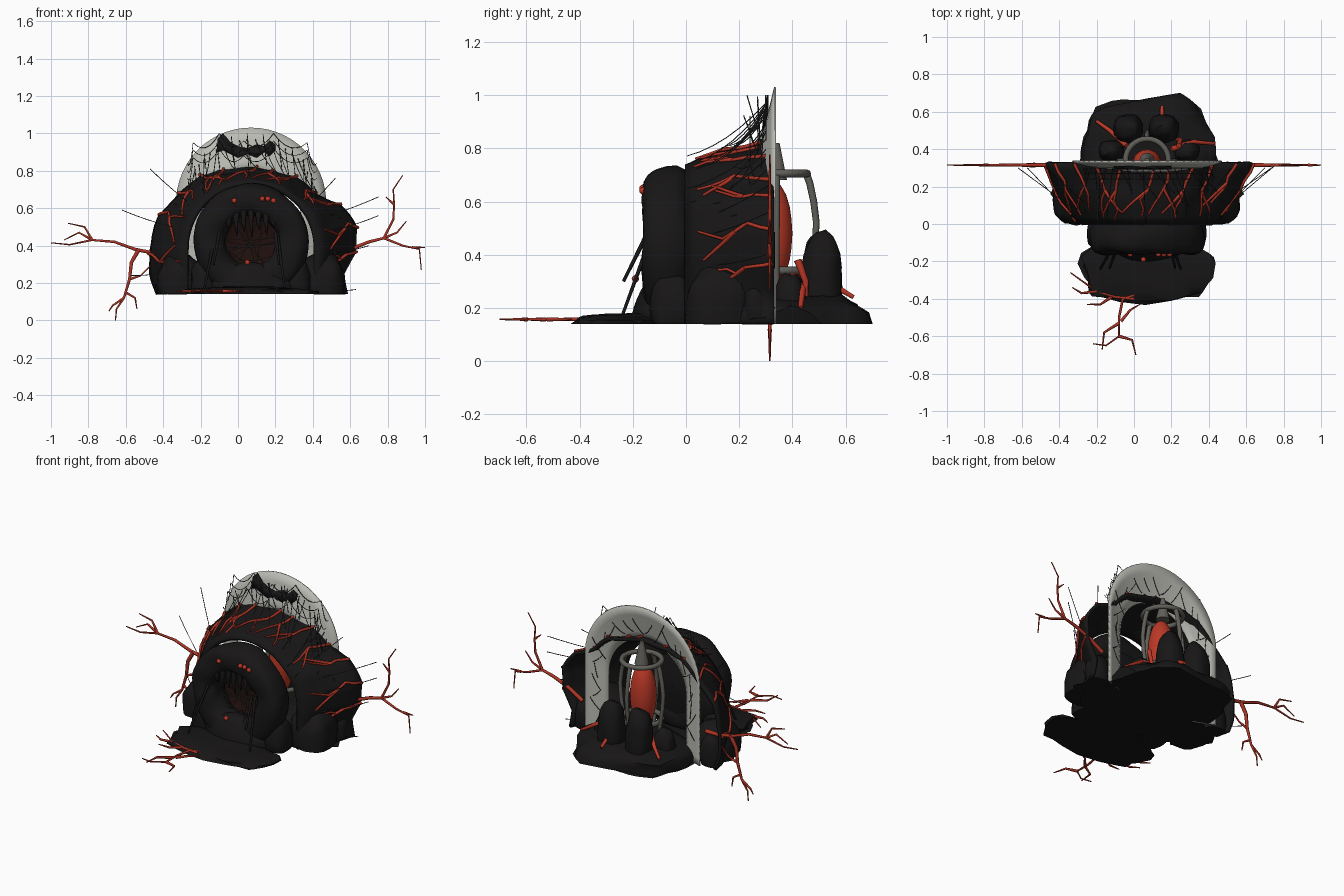
import bpy, bmesh, math, random
from mathutils import Vector, noise

if "Cube" in bpy.data.objects:
    bpy.data.objects.remove(bpy.data.objects["Cube"])
random.seed(4)
CX, FLOOR = 0.07, 0.14

def mat(name, r, g, b):
    m = bpy.data.materials.new(name)
    m.diffuse_color = (r, g, b, 1)
    m.use_nodes = True
    m.node_tree.nodes["Principled BSDF"].inputs["Base Color"].default_value = m.diffuse_color
    return m
ROCK = mat("rock", .009, .008, .008)
RED = mat("red", .5, .04, .02)
VEIN = mat("vein_red", .42, .035, .018)
DARKRED = mat("dark_red", .015, .005, .004)
BONE = mat("pale_membrane", .5, .5, .46)
CAGE = mat("grey_bone", .12, .115, .1)
WEB = mat("thread", .04, .04, .04)

def add(name, bm, m, thick=0):
    bmesh.ops.recalc_face_normals(bm, faces=bm.faces)
    me = bpy.data.meshes.new(name)
    bm.to_mesh(me); bm.free()
    me.materials.append(m)
    ob = bpy.data.objects.new(name, me)
    bpy.context.collection.objects.link(ob)
    bpy.ops.object.select_all(action='DESELECT')
    ob.select_set(True)
    bpy.context.view_layer.objects.active = ob
    bpy.ops.object.shade_smooth_by_angle(angle=math.radians(45))
    if thick:
        s = ob.modifiers.new("thickness", 'SOLIDIFY')
        s.thickness, s.offset = thick, 0
    return ob

def loft(name, rows, m, thick=0, closed=False):
    bm = bmesh.new()
    g = [[bm.verts.new(p) for p in r] for r in rows]
    n = len(g[0])
    for a, b in zip(g, g[1:]):
        for i in range(n if closed else n - 1):
            bm.faces.new((a[i], a[(i + 1) % n], b[(i + 1) % n], b[i]))
    bmesh.ops.remove_doubles(bm, verts=bm.verts, dist=1e-5)
    return add(name, bm, m, thick)

def spow(c, p): return math.copysign(abs(c) ** p, c)

def blob(name, loc, size, m=ROCK, rough=.12, floor=FLOOR, sub=3, power=1):
    # noisy ellipsoid cut flat at the floor; power below 1 makes it boxier
    bm = bmesh.new()
    bmesh.ops.create_icosphere(bm, subdivisions=sub, radius=1)
    for v in bm.verts:
        k = 1 + rough * noise.noise(v.co * 1.9 + Vector(loc) * 9)
        v.co = Vector([loc[i] + spow(v.co[i], power) * size[i] * k for i in range(3)])
        v.co.z = max(v.co.z, floor)
    return add(name, bm, m)

def tubes(name, paths, r0, r1, m, sides=1, cyclic=False):
    cu = bpy.data.curves.new(name, 'CURVE')
    cu.dimensions = '3D'
    cu.bevel_depth, cu.bevel_resolution, cu.use_fill_caps = 1, sides, True
    for p in paths:
        s = cu.splines.new('POLY')
        s.points.add(len(p) - 1)
        s.use_cyclic_u = cyclic
        for i, c in enumerate(p):
            s.points[i].co = (*c, 1)
            s.points[i].radius = r0 + (r1 - r0) * i / max(1, len(p) - 1)
    cu.materials.append(m)
    ob = bpy.data.objects.new(name, cu)
    bpy.context.collection.objects.link(ob)
    bpy.ops.object.select_all(action='DESELECT')
    ob.select_set(True)
    bpy.context.view_layer.objects.active = ob
    bpy.ops.object.convert(target='MESH')

def arch(t, hw, top, y=0):
    # point on a straight-legged round arch, t from left foot to right foot
    leg, arc = top - hw - FLOOR, math.pi * hw
    d = t * (2 * leg + arc)
    if d < leg: return Vector((CX - hw, y, FLOOR + d))
    if d > leg + arc: return Vector((CX + hw, y, top - hw - (d - leg - arc)))
    a = math.pi - (d - leg) / hw
    return Vector((CX + hw * math.cos(a), y, top - hw + hw * math.sin(a)))

def sag(a, b, drop, n=6):
    a, b = Vector(a), Vector(b)
    return [a.lerp(b, i / n) - Vector((0, 0, drop * 4 * (i / n) * (1 - i / n))) for i in range(n + 1)]

# flared rock wall, from round front edge to lumpy rear outline
REAR = [(-.43, .14), (-.46, .25), (-.48, .36), (-.42, .55), (-.31, .68), (-.2, .78), (-.1, .81), (.1, .82),
        (.2, .8), (.31, .76), (.41, .68), (.55, .62), (.63, .5), (.62, .36), (.56, .25), (.58, .14)]
def wall(t, u, off=0):
    f = min(max(t, 0), .9999) * (len(REAR) - 1)
    i = int(f)
    b = Vector(REAR[i]).lerp(Vector(REAR[i + 1]), f - i)
    front = arch(t, .34, .73)
    p = Vector((front.x, front.z)).lerp(b, u ** .7)
    d = (p - Vector((CX, .4))).normalized()
    k = off + .018 * noise.noise(Vector((p.x * 7, u * 3, p.y * 7))) * min(1, u * 4)
    return Vector((p.x + d.x * k, .33 * u - off * .5, max(p.y + d.y * k, FLOOR)))
loft("rock_wall", [[wall(i / 60, j / 8) for i in range(61)] for j in range(9)], ROCK, .02)

# round front ring, cut flat at the ground
rows = []
for i in range(49):
    a = i * math.tau / 48
    d = Vector((math.sin(a), 0, math.cos(a)))
    row = []
    for k in range(20):
        b = k * math.tau / 20
        c, s = spow(math.cos(b), .8), spow(math.sin(b), .8)
        n = 1 + .16 * noise.noise(Vector((d.x * 2 + c, s, d.z * 2)))
        p = Vector((CX, -.072, .425)) + d * (.222 + .086 * n * c) + Vector((0, .09 * n * s, 0))
        p.z = max(p.z, FLOOR)
        row.append(p)
    rows.append(row)
loft("front_ring", rows, ROCK, closed=True)

# dark throat behind the mouth
def disc(r, y): return [(CX + r * math.cos(a * math.tau / 24), y, .42 + r * math.sin(a * math.tau / 24)) for a in range(24)]
loft("throat", [disc(r, y) for r, y in ((.2, -.07), (.17, -.03), (.09, 0), (.002, .01))], DARKRED, closed=True)
loft("throat_back", [disc(r, y) for r, y in ((.24, -.06), (.22, .0), (.12, .025), (.002, .03))], ROCK, closed=True)

# pale arched membrane behind the wall, dished forward at its inner edge
loft("membrane_arch", [[arch(i / 48, .4 - .13 * s, 1.03 - .23 * s, .335 - .055 * s) for i in range(49)]
                       for s in (0, .25, .5, .75, 1)], BONE, .008)
tear = [(-.11, .9, .97), (-.08, .91, 1.0), (-.04, .89, .95), (.0, .87, .93), (.05, .89, .92),
        (.1, .87, .94), (.14, .9, .93), (.17, .88, .96), (.2, .91, .94)]
loft("torn_patch", [[(x, .293, a) for x, a, b in tear], [(x, .308, b) for x, a, b in tear]], ROCK, .006)

# ground masses and boulders
blob("rear_mound", (.08, .4, .14), (.36, .28, .115), rough=.22, power=.75)
blob("front_pad", (.06, -.25, .14), (.35, .17, .04), rough=.25, power=.8)
blob("wall_base", (.08, .16, .14), (.49, .2, .02), rough=.2)
blob("mouth_sill", (.07, -.1, .16), (.22, .1, .15))
for i, (l, s) in enumerate([((.44, .13, .18), (.13, .14, .19)), ((-.31, .13, .18), (.12, .14, .18)),
        ((.31, -.05, .2), (.08, .085, .14)), ((-.18, -.05, .2), (.075, .085, .13)),
        ((-.03, .51, .28), (.08, .075, .21)), ((.16, .51, .28), (.08, .075, .21)),
        ((.28, .39, .2), (.07, .06, .13)), ((-.12, .39, .2), (.07, .06, .14)),
        ((-.37, .27, .2), (.07, .06, .12)), ((.5, .27, .2), (.07, .06, .12))]):
    blob("boulder_%d" % i, l, s, power=.85)

# red egg in a bone cage
C = Vector((CX, .34, 0))
blob("red_egg", (CX, .325, .48), (.078, .075, .2), RED, 0, 0)
def circle(r, z): return [C + Vector((r * math.cos(a * math.tau / 32), r * math.sin(a * math.tau / 32), z)) for a in range(32)]
tubes("cage_rings", [circle(.115, .705), circle(.115, .34)], .015, .015, CAGE, 2, True)
ribs = []
for k in range(4):
    a = math.pi / 2 * k
    ribs.append([C + Vector((r * math.cos(a), r * math.sin(a), z)) for r, z in
                 ((.11, .71), (.125, .67), (.14, .6), (.15, .52), (.145, .44), (.13, .34), (.12, .24))])
tubes("cage_ribs", ribs, .014, .011, CAGE, 2)
tubes("cage_cap", [[C + Vector((0, 0, z)) for z in (.68, .82)]], .042, .012, CAGE, 3)

# teeth and leaning struts of the mouth
tubes("teeth", [[(x, -.13, .61 - abs(x - .06) * .5), (x, -.145, .52), (x + .005, -.13, .44 + .2 * abs(x - .05) + .03 * (i % 2))]
      for i, x in enumerate((-.09, -.05, -.01, .03, .07, .11, .15, .19, .22))], .019, .003, ROCK, 2)
tubes("struts", [[(-.12, -.13, .47), (-.18, -.24, .17)], [(.21, -.13, .47), (.25, -.24, .17)],
      [(-.1, -.15, .47), (-.13, -.235, .3)], [(.2, -.15, .47), (.22, -.235, .3)]], .009, .006, ROCK, 2)
for i, (x, y, z) in enumerate([(-.02, -.162, .64), (.13, -.162, .65), (.16, -.162, .65), (.19, -.162, .64),
                               (.28, -.14, .29), (.05, -.19, .31)]):
    blob("red_bead_%d" % i, (x, y, z), (.014,) * 3, RED, 0, 0, 2)

# red veins over the wall
veins = []
for i in range(12):
    t = .14 + .72 * i / 11 + random.uniform(-.015, .015)
    e = random.uniform(.02, .4)
    p, tt = [], t
    for k in range(7):
        u = 1 - (1 - e) * k / 6
        p.append(wall(tt, u, .013))
        if k == 3:
            d = random.choice((-1, 1))
            veins.append([wall(tt + d * .013 * q, max(.05, u - .09 * q), .013) for q in range(5)])
        tt += random.uniform(-.014, .014)
    veins.append(p)
tubes("wall_veins", veins, .009, .005, VEIN)

# flat branching roots at the sides, front and rear
side = [[(-.36, .36), (-.45, .36), (-.55, .38), (-.66, .42), (-.78, .43), (-.9, .405), (-1, .415)],
        [(.5, .32), (.6, .38), (.7, .42), (.78, .44), (.88, .4), (.97, .38), (.98, .27)],
        [(-.53, .38), (-.57, .31), (-.58, .22), (-.61, .12), (-.65, .06), (-.655, 0)]]
twigs = [[(-.78, .43), (-.82, .5), (-.91, .52)], [(-.78, .43), (-.85, .47), (-.93, .43)],
         [(-.58, .22), (-.52, .24), (-.46, .3)], [(-.6, .15), (-.55, .12), (-.54, .06)], [(-.61, .12), (-.67, .08), (-.69, .05)],
         [(.78, .44), (.83, .54), (.835, .62), (.83, .7), (.88, .775)], [(.835, .62), (.79, .66)],
         [(.78, .44), (.85, .47), (.9, .53)], [(.93, .39), (1, .39)]]
tubes("side_roots", [[(x, .315, z) for x, z in p] for p in side], .013, .003, VEIN)
tubes("side_twigs", [[(x, .315, z) for x, z in p] for p in twigs], .008, .003, VEIN)
front = [[(.0, -.38), (-.06, -.4), (-.08, -.5), (-.08, -.6), (-.15, -.65), (-.22, -.64)], [(-.08, -.6), (-.01, -.62), (.01, -.7)],
         [(-.07, -.52), (-.02, -.46), (.03, -.43)], [(-.08, -.53), (-.16, -.58), (-.17, -.67)],
         [(.0, -.4), (-.1, -.39), (-.2, -.36), (-.27, -.31), (-.34, -.26)], [(-.2, -.36), (-.28, -.37), (-.33, -.34)],
         [(-.12, -.39), (-.18, -.43), (-.25, -.43)]]
tubes("front_roots", [[(x, y, .157) for x, y in p] for p in front], .009, .003, VEIN)
tubes("rear_veins", [[(.15, .46, .3), (.15, .58, .27), (.15, .63, .24)], [(.2, .4, .32), (.32, .44, .27), (.43, .43, .2)],
      [(-.04, .42, .34), (-.13, .5, .27), (-.2, .55, .23)], [(.24, .42, .38), (.25, .45, .3), (.22, .45, .2)]], .015, .009, RED)

# web threads: wall to membrane, scallops, outer guy lines, mouth web
web = []
for i in range(24):
    t = .26 + .48 * i / 23
    q = arch(t, .35, .97, .3)
    web.append(sag(q, wall(min(.9, max(.1, t + random.uniform(-.06, .06))), random.uniform(.0, .6), .03), .03))
    if i % 2: web.append(sag(q + Vector((0, random.uniform(-.09, 0), .03)), q + Vector((.02, -.02, -.14)), 0, 1))
posts = [(-.27, .84), (-.24, .95), (-.1, 1.0), (.03, .96), (.19, 1.0), (.37, .95), (.42, .84)]
for a, b in zip(posts, posts[1:]):
    for k in range(3):
        web.append(sag((a[0], .3 - .03 * k, a[1] - .04 * k), (b[0], .3 - .03 * k, b[1] - .04 * k), .05))
for a, b in [((-.62, .3, .59), (-.35, .1, .5)), ((-.47, .3, .81), (-.25, .1, .62)), ((.52, .3, .76), (.36, .1, .6)),
             ((.75, .31, .66), (.45, .1, .55)), ((.75, .31, .56), (.5, .1, .48)), ((-.57, .3, .24), (-.38, .1, .26)),
             ((.63, .3, .165), (.4, .1, .16)), ((.7, .3, .4), (.5, .1, .36))]:
    web.append(sag(a, b, .006))
for k in range(14):
    a, b = random.uniform(0, 6.28), random.uniform(1.8, 3.4)
    web.append(sag((CX + .15 * math.cos(a), -.08, .42 + .15 * math.sin(a)),
                   (CX + .15 * math.cos(a + b), -.06, .42 + .15 * math.sin(a + b)), .02))
for k in range(22):
    q = arch(.1 + .8 * k / 21, .33, .9, .325)
    d = Vector((random.uniform(-.05, .05), .01, random.uniform(.02, .08)))
    web.append(sag(q - d, q + d, .01))
tubes("web_threads", web, .0022, .0018, WEB)
